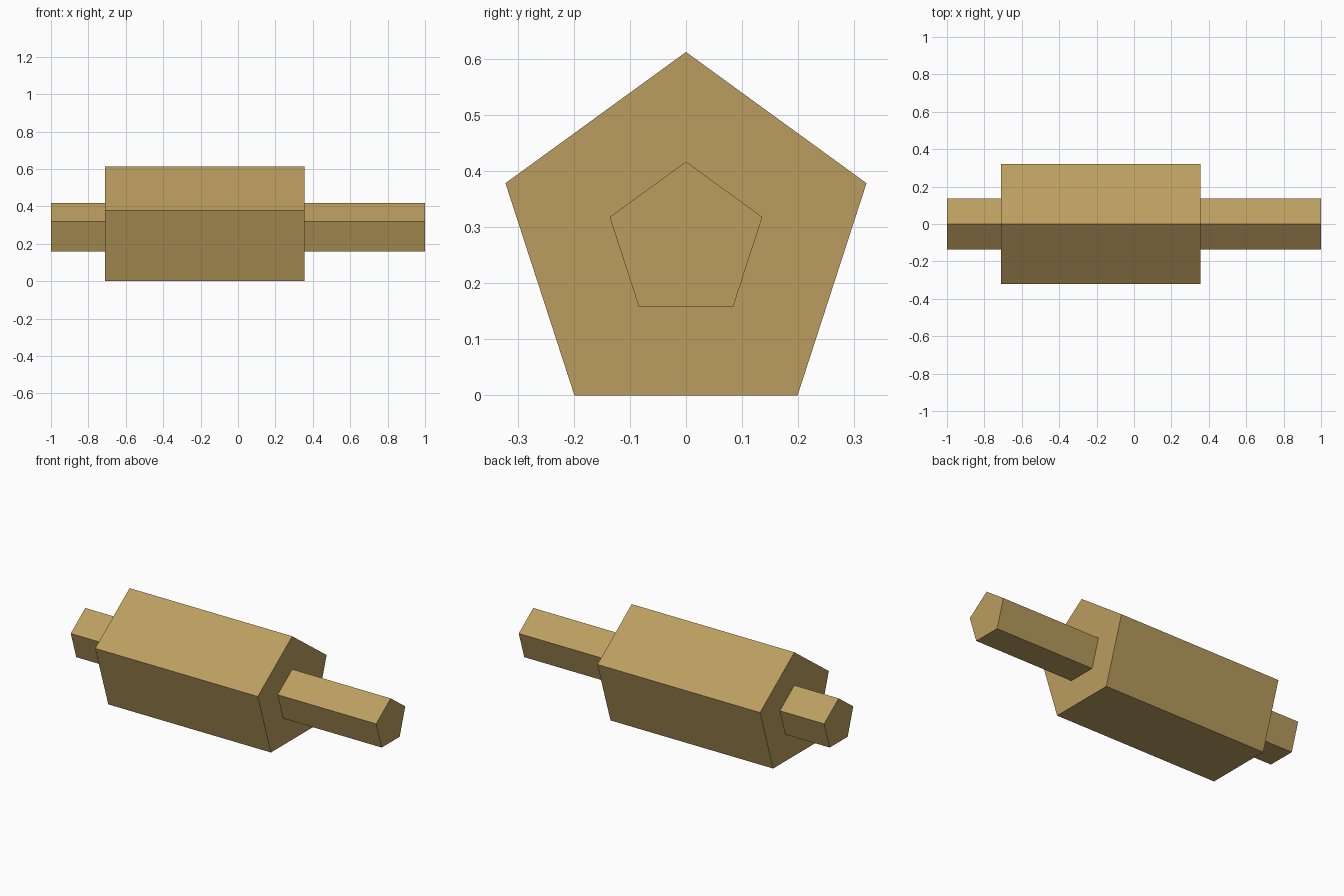
import bpy, bmesh, math

if "Cube" in bpy.data.objects:
    bpy.data.objects.remove(bpy.data.objects["Cube"])

CENTRE_Z = 0.2737

wood = bpy.data.materials.new("tan wood")
wood.diffuse_color = (0.50, 0.34, 0.115, 1)
wood.use_nodes = True
wood.node_tree.nodes["Principled BSDF"].inputs["Base Color"].default_value = wood.diffuse_color


def pentagon_prism(name, x0, x1, radius):
    """Five-sided bar along x with one corner pointing up."""
    bm = bmesh.new()
    rings = []
    for x in (x0, x1):
        ring = []
        for i in range(5):
            a = math.tau * i / 5
            ring.append(bm.verts.new((x, radius * math.sin(a), CENTRE_Z + radius * math.cos(a))))
        rings.append(ring)
    for i in range(5):
        j = (i + 1) % 5
        bm.faces.new((rings[0][i], rings[0][j], rings[1][j], rings[1][i]))
    bm.faces.new(rings[0])
    bm.faces.new(rings[1])
    bmesh.ops.recalc_face_normals(bm, faces=bm.faces)
    mesh = bpy.data.meshes.new(name)
    bm.to_mesh(mesh)
    bm.free()
    mesh.materials.append(wood)
    obj = bpy.data.objects.new(name, mesh)
    bpy.context.collection.objects.link(obj)
    return obj


# Thick middle section and the two thin ends
pentagon_prism("body", -0.71, 0.355, 0.3383)
pentagon_prism("short_handle", -1.0, -0.71, 0.143)
pentagon_prism("long_handle", 0.355, 1.0, 0.143)
